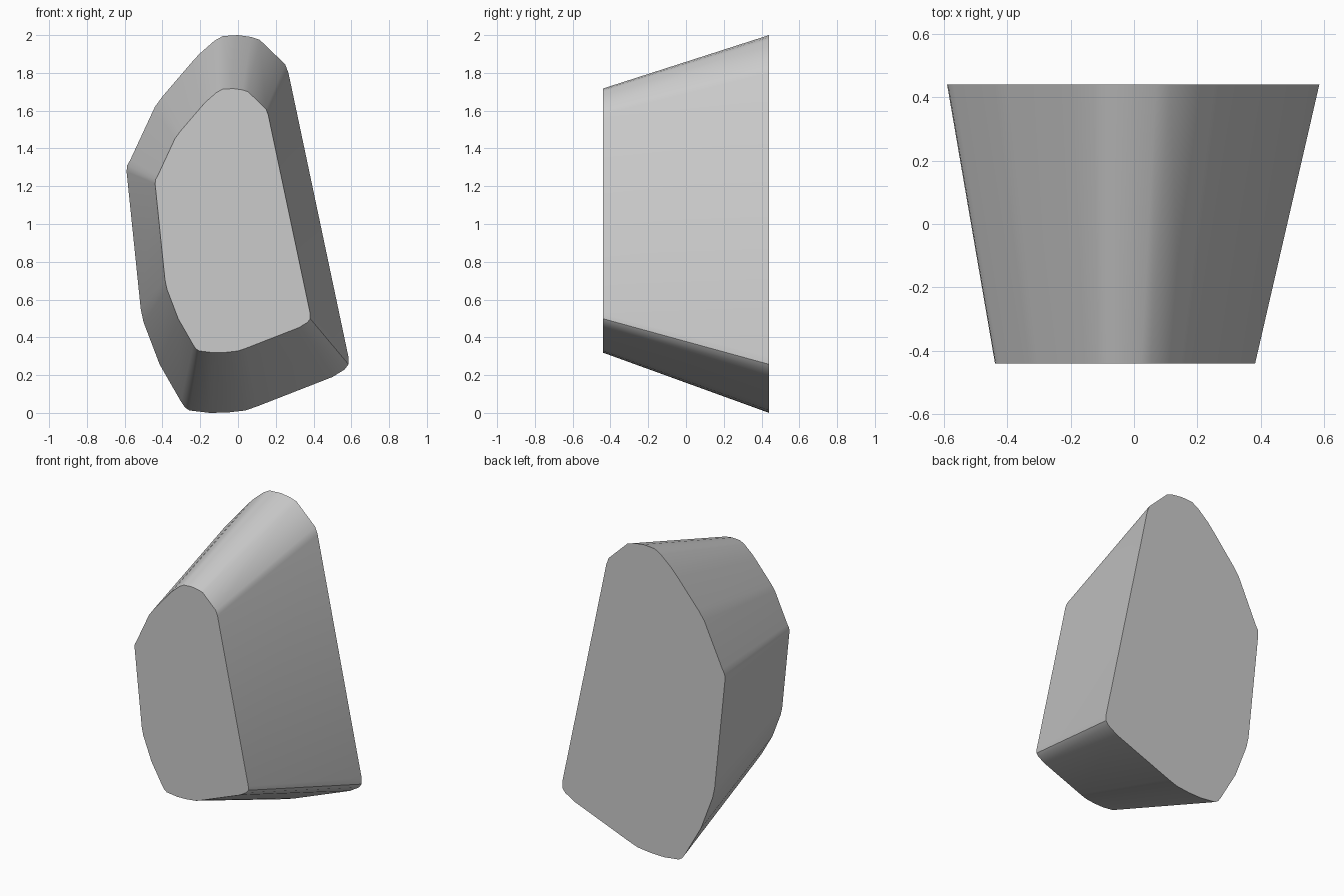
import bpy, bmesh, math

if "Cube" in bpy.data.objects:
    bpy.data.objects.remove(bpy.data.objects["Cube"])

# Outline of the large back face (x, z), clockwise from the top
OUTLINE = [(-.08, 1.995), (0, 2.0), (.07, 1.99), (.115, 1.975), (.25, 1.845),
           (.267, 1.80), (.585, .295), (.585, .257), (.565, .23), (.50, .19),
           (.103, .035), (.04, .013), (-.055, .002), (-.15, 0), (-.257, .013),
           (-.282, .03), (-.302, .06), (-.415, .257), (-.50, .48), (-.515, .55),
           (-.59, 1.278), (-.587, 1.31), (-.57, 1.34), (-.44, 1.62),
           (-.40, 1.675), (-.246, 1.855), (-.205, 1.90), (-.125, 1.97)]
DEPTH = 0.44
TAPER = 0.699
CENTRE = (-0.088, 1.06)  # taper centre

grey = bpy.data.materials.new("stone grey")
grey.diffuse_color = (0.6, 0.6, 0.6, 1)
grey.use_nodes = True
grey.node_tree.nodes["Principled BSDF"].inputs["Base Color"].default_value = grey.diffuse_color

# Tapered block: back outline scaled down to the front face
bm = bmesh.new()
back = [bm.verts.new((x, DEPTH, z)) for x, z in OUTLINE]
front = [bm.verts.new((CENTRE[0] + TAPER * (x - CENTRE[0]), -DEPTH,
                       CENTRE[1] + TAPER * (z - CENTRE[1]))) for x, z in OUTLINE]
bm.faces.new(back)
bm.faces.new(front[::-1])
n = len(OUTLINE)
for i in range(n):
    j = (i + 1) % n
    bm.faces.new((back[i], front[i], front[j], back[j]))
bmesh.ops.recalc_face_normals(bm, faces=bm.faces)
mesh = bpy.data.meshes.new("tapered_block")
bm.to_mesh(mesh)
bm.free()
mesh.materials.append(grey)
block = bpy.data.objects.new("tapered_block", mesh)
bpy.context.collection.objects.link(block)

# Soft sides with crisp end faces
bpy.context.view_layer.objects.active = block
block.select_set(True)
bpy.ops.object.shade_smooth_by_angle(angle=math.radians(30))
